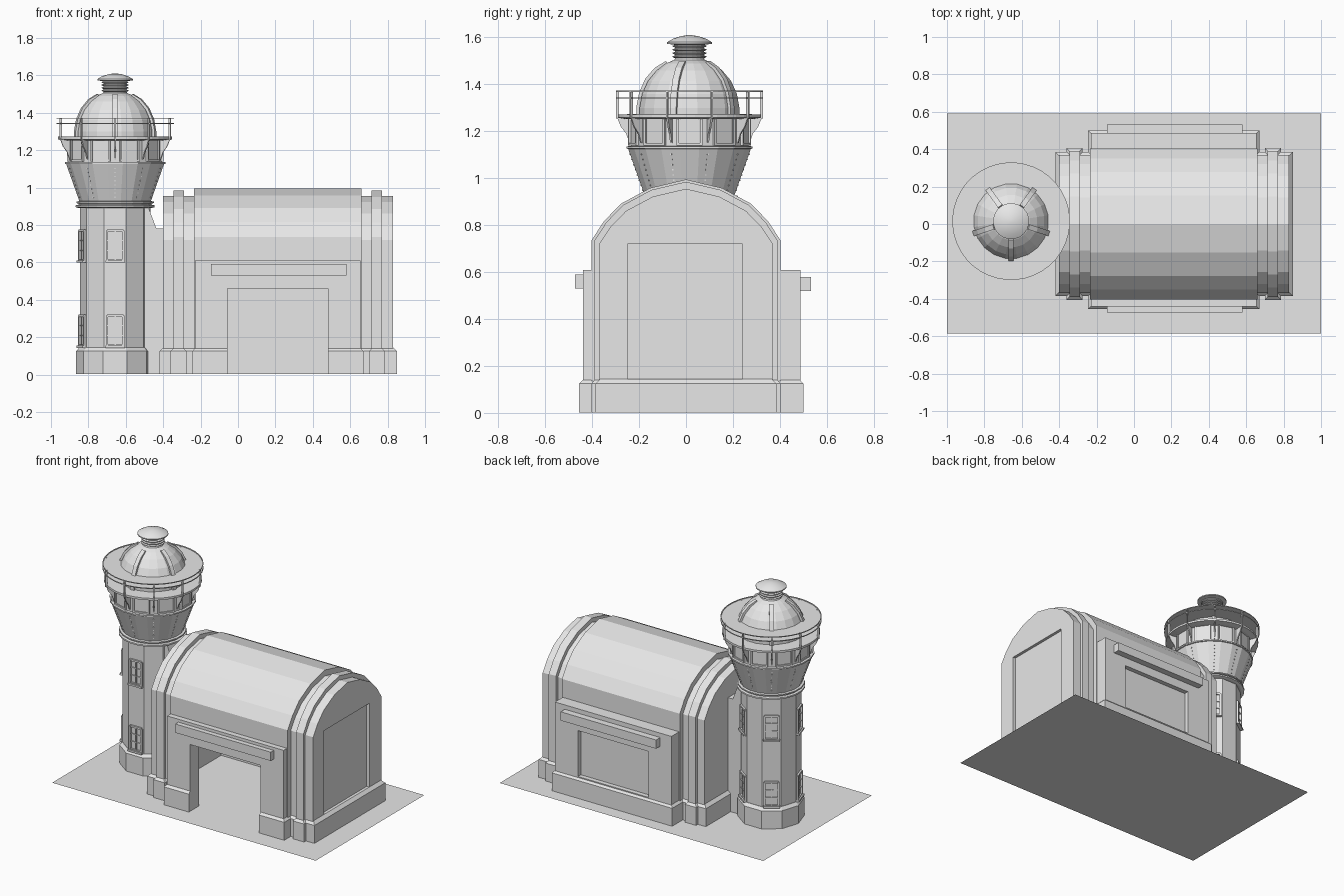
import bpy, bmesh
from math import radians, sin, cos, pi
from mathutils import Matrix, Vector

if "Cube" in bpy.data.objects:
    bpy.data.objects.remove(bpy.data.objects["Cube"], do_unlink=True)

grey = bpy.data.materials.new("plain grey")
grey.use_nodes = True
grey.diffuse_color = (0.8, 0.8, 0.8, 1)
grey.node_tree.nodes["Principled BSDF"].inputs["Base Color"].default_value = (0.8, 0.8, 0.8, 1)


def finish(bm, name, recalc=True):
    if recalc:
        bmesh.ops.recalc_face_normals(bm, faces=bm.faces)
    me = bpy.data.meshes.new(name)
    bm.to_mesh(me)
    bm.free()
    me.materials.append(grey)
    ob = bpy.data.objects.new(name, me)
    bpy.context.collection.objects.link(ob)
    return ob


def loft(bm, rings):
    """Join equal rings of points and cap both ends."""
    vs = [[bm.verts.new(p) for p in ring] for ring in rings]
    n = len(vs[0])
    for a, b in zip(vs, vs[1:]):
        for i in range(n):
            j = (i + 1) % n
            bm.faces.new((a[i], a[j], b[j], b[i]))
    bm.faces.new(vs[0])
    bm.faces.new(vs[-1])


def prism(bm, pts, a, b, m=Matrix()):
    """Extrude a (y, z) outline from x = a to x = b."""
    loft(bm, [[m @ Vector((w, u, v)) for u, v in pts] for w in (a, b)])


def box(bm, x0, x1, y0, y1, z0, z1, m=Matrix()):
    prism(bm, [(y0, z0), (y1, z0), (y1, z1), (y0, z1)], x0, x1, m)


def plinth(bm, x0, x1, y0, y1, e=0.02):
    rings = []
    for z, d in ((LOW, 0), (0.125, 0), (0.145, e)):
        rings.append([(x0 + d, y0 + d, z), (x1 - d, y0 + d, z),
                      (x1 - d, y1 - d, z), (x0 + d, y1 - d, z)])
    loft(bm, rings)


def arch(half, eave, top, bottom):
    side = [(half, bottom), (half, eave)]
    rise = top - eave
    side += [(half * f, eave + rise * g) for f, g in ((0.87, 0.31), (0.69, 0.6), (0.38, 0.86))]
    return side + [(0, top)] + [(-y, z) for y, z in reversed(side)]


def cut(objects, cutters):
    for ob in objects:
        for c in cutters:
            mod = ob.modifiers.new("cut", 'BOOLEAN')
            mod.object = c
            mod.solver = 'EXACT'
        dg = bpy.context.evaluated_depsgraph_get()
        me = bpy.data.meshes.new_from_object(ob.evaluated_get(dg))
        ob.modifiers.clear()
        ob.data = me


LOW = 0.002
ROOM = (-0.37, 0.79, -0.345, 0.345)

# Ground: full underside, top with an opening below the hall
bm = bmesh.new()
gx, gy0, gy1 = 1.0, -0.585, 0.59
under = [bm.verts.new(p) for p in ((-gx, gy0, 0), (-gx, gy1, 0), (gx, gy1, 0), (gx, gy0, 0))]
bm.faces.new(under)
x0, x1, y0, y1 = ROOM
outer = [bm.verts.new((x, y, LOW)) for x, y in ((-gx, gy0), (gx, gy0), (gx, gy1), (-gx, gy1))]
inner = [bm.verts.new((x, y, LOW)) for x, y in ((x0, y0), (x1, y0), (x1, y1), (x0, y1))]
for i in range(4):
    j = (i + 1) % 4
    bm.faces.new((outer[i], outer[j], inner[j], inner[i]))
finish(bm, "ground", recalc=False)

# Hall: end body, raised ribs, main vault and side bay
hall = []
for name, outline, spans in (
        ("hall_body", arch(0.37, 0.72, 0.955, LOW), [(-0.4, 0.83)]),
        ("hall_ribs", arch(0.39, 0.735, 0.985, LOW), [(-0.345, -0.29), (0.715, 0.77)]),
        ("main_vault", arch(0.403, 0.735, 0.995, LOW), [(-0.235, 0.66)])):
    bm = bmesh.new()
    for a, b in spans:
        prism(bm, outline, a, b)
    hall.append(finish(bm, name))
bm = bmesh.new()
box(bm, -0.23, 0.655, -0.44, 0.487, LOW, 0.61)
hall.append(finish(bm, "side_bays"))
for name, a, b, c, d in (
        ("body_plinth", -0.42, 0.85, -0.385, 0.385),
        ("left_rib_plinth", 0.7, 0.785, -0.405, 0.405),
        ("right_rib_plinth", -0.36, -0.275, -0.405, 0.405),
        ("bay_plinth", -0.245, 0.67, -0.455, 0.5)):
    bm = bmesh.new()
    plinth(bm, a, b, c, d)
    hall.append(finish(bm, name))

# Openings: inner room, front doorway, rear door recess, end panel
cutters = []
for dims in ((*ROOM, -0.1, 0.7),
             (-0.055, 0.48, -0.6, -0.2, -0.1, 0.46),
             (-0.055, 0.48, 0.455, 0.6, 0.145, 0.46),
             (0.81, 0.95, -0.25, 0.24, 0.145, 0.72)):
    bm = bmesh.new()
    box(bm, *dims)
    cutters.append(finish(bm, "opening_cutter"))
    cutters[-1].hide_render = True
cut(hall, cutters)
for c in cutters:
    bpy.data.objects.remove(c, do_unlink=True)

# Ledges above the doors
bm = bmesh.new()
box(bm, -0.145, 0.58, -0.473, -0.43, 0.53, 0.59)
box(bm, -0.145, 0.58, 0.48, 0.532, 0.52, 0.58)
finish(bm, "door_ledges")

# Tower
AXIS = Matrix.Translation((-0.657, 0.015, 0))


def spoke(deg):
    """Frame whose local y points outward from the tower axis."""
    return AXIS @ Matrix.Rotation(radians(deg - 90), 4, 'Z')


def lathe(name, profile, sides, smooth=False):
    bm = bmesh.new()
    rings = []
    for r, z in profile:
        r /= cos(pi / sides) ** 0.5
        rings.append([AXIS @ Vector((r * cos(t), r * sin(t), z))
                      for t in (2 * pi * (i + 0.5) / sides - pi / 2 for i in range(sides))])
    loft(bm, rings)
    ob = finish(bm, name)
    if smooth:
        bpy.ops.object.select_all(action='DESELECT')
        ob.select_set(True)
        bpy.context.view_layer.objects.active = ob
        bpy.ops.object.shade_smooth_by_angle(angle=radians(25))


lathe("tower_base", [(0.203, LOW), (0.203, 0.125), (0.186, 0.145)], 10)
lathe("tower_shaft", [(0.184, 0.1), (0.184, 0.92)], 10)
lathe("tower_collar", [(0.195, 0.89), (0.213, 0.895), (0.213, 0.905), (0.197, 0.908),
                       (0.197, 0.914), (0.208, 0.917), (0.208, 0.925), (0.19, 0.928)], 20)
lathe("flared_drum", [(0.19, 0.92), (0.263, 1.125), (0.27, 1.127), (0.27, 1.136), (0.25, 1.137)], 20)
lathe("gallery_wall", [(0.252, 1.13), (0.252, 1.262)], 20)
lathe("gallery_deck", [(0.27, 1.252), (0.305, 1.258), (0.305, 1.272), (0.2, 1.274)], 40)
lathe("dome", [(0.214, 1.265), (0.214, 1.3), (0.203, 1.36), (0.178, 1.415),
               (0.14, 1.46), (0.1, 1.49), (0.06, 1.507)], 20)
neck = [(0.07, 1.495)]
for k in range(4):
    z = 1.512 + k * 0.015
    neck += [(0.062, z), (0.072, z + 0.004), (0.072, z + 0.008), (0.062, z + 0.012)]
lathe("vent_neck", neck, 20)
lathe("vent_cap", [(0.06, 1.568), (0.096, 1.573), (0.096, 1.58), (0.07, 1.595),
                   (0.035, 1.606), (0.008, 1.61)], 20, smooth=True)

# Handrails
for z in (1.34, 1.368):
    lathe("handrail", [(0.309, z), (0.314, z), (0.314, z + 0.005), (0.309, z + 0.005), (0.309, z)], 40)

posts, brackets, rivets, frames = (bmesh.new() for _ in range(4))
for i in range(10):
    m = spoke(18 + 36 * i)
    box(posts, -0.003, 0.003, 0.3, 0.313, 1.255, 1.37, m)
    prism(brackets, [(0.248, 1.15), (0.256, 1.15), (0.27, 1.19), (0.293, 1.22),
                     (0.31, 1.262), (0.248, 1.262)], -0.004, 0.004, m)
    for k in range(8):
        z = 0.945 + k * 0.022
        r = 0.19 + (z - 0.92) * 0.356
        box(rivets, -0.003, 0.003, r - 0.006, r + 0.003, z, z + 0.006, m)
    # Gallery panel surround
    m = spoke(36 * i)
    for s in (-1, 1):
        x = s * 0.05
        box(frames, x - 0.005, x + 0.005, 0.24, 0.258, 1.14, 1.255, m)
    box(frames, -0.05, 0.05, 0.24, 0.257, 1.14, 1.15, m)
finish(posts, "rail_posts")
finish(brackets, "deck_brackets")
finish(rivets, "drum_rivets")
finish(frames, "gallery_panels")

# Dome ribs and shaft windows, five around
ribs, windows = bmesh.new(), bmesh.new()
for i in range(5):
    m = spoke(270 + 72 * i)
    prism(ribs, [(0.19, 1.27), (0.227, 1.27), (0.227, 1.3), (0.215, 1.365), (0.188, 1.425),
                 (0.147, 1.472), (0.1, 1.5), (0.09, 1.48), (0.17, 1.4)], -0.014, 0.014, m)
    if i == 1:
        continue
    for z in (0.235, 0.69):
        w, h, r = 0.044, 0.08, 0.175
        for s in (-1, 1):
            box(windows, s * w - 0.006, s * w + 0.006, r, 0.192, z - h, z + h, m)
            box(windows, -w, w, r, 0.191, z + s * h - 0.006, z + s * h + 0.006, m)
        box(windows, -w - 0.008, w + 0.008, r, 0.2, z - h - 0.012, z - h, m)
        box(windows, -0.004, 0.004, r, 0.187, z - h, z + h, m)
        for s in (-0.33, 0.33):
            box(windows, -w, w, r, 0.186, z + s * h - 0.003, z + s * h + 0.003, m)
finish(ribs, "dome_ribs")
finish(windows, "tower_windows")

# Link between tower and hall
bm = bmesh.new()
prism(bm, [(0.1, LOW), (0.27, LOW), (0.27, 0.78), (0.221, 0.78), (0.172, 0.91), (0.1, 0.91)],
      -0.1, 0.1, spoke(0))
finish(bm, "tower_link")
